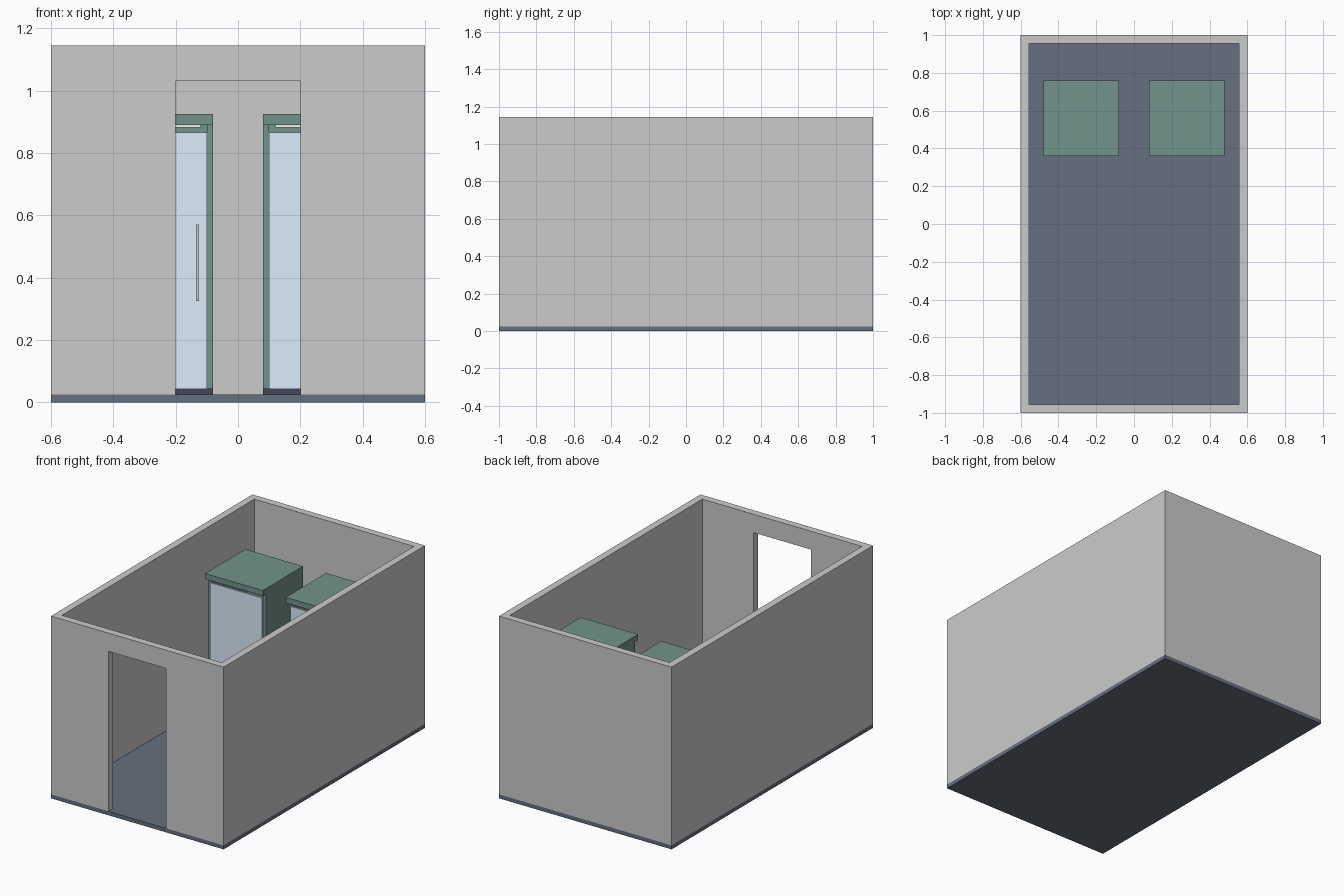
import bpy

cube = bpy.data.objects.get("Cube")
if cube:
    bpy.data.objects.remove(cube, do_unlink=True)


def material(name, rgb):
    mat = bpy.data.materials.new(name)
    mat.use_nodes = True
    mat.diffuse_color = (*rgb, 1)
    mat.node_tree.nodes["Principled BSDF"].inputs["Base Color"].default_value = (*rgb, 1)
    return mat


SLATE = material("slate", (0.13, 0.16, 0.21))
PLINTH = material("dark_plinth", (0.06, 0.06, 0.1))
GREEN = material("grey_green", (0.17, 0.29, 0.26))
GLASS = material("pale_glass", (0.72, 0.84, 0.98))
LIGHT = material("warm_light", (0.9, 0.87, 0.78))


def box(name, x, y, z, mat=None):
    """Box spanning the given (min, max) range on each axis."""
    spans = (x, y, z)
    bpy.ops.mesh.primitive_cube_add(size=1, location=[(a + b) / 2 for a, b in spans])
    obj = bpy.context.object
    obj.name = name
    obj.scale = [b - a for a, b in spans]
    bpy.ops.object.transform_apply(location=False, rotation=False, scale=True)
    if mat:
        obj.data.materials.append(mat)
    return obj


def cut(target, cutter):
    mod = target.modifiers.new(cutter.name, "BOOLEAN")
    mod.operation = "DIFFERENCE"
    mod.solver = "EXACT"
    mod.object = cutter
    cutter.hide_render = True
    cutter.hide_set(True)
    cutter.display_type = "WIRE"


# Floor and open-topped walls with a doorway
FLOOR = 0.025
box("floor", (-0.6, 0.6), (-1, 1), (0, FLOOR), SLATE)
walls = box("walls", (-0.6, 0.6), (-1, 1), (FLOOR, 1.145))
cut(walls, box("room_cutter", (-0.555, 0.555), (-0.955, 0.955), (-0.1, 1.3)))
cut(walls, box("doorway_cutter", (-0.2, 0.2), (-1.1, -0.9), (-0.1, 1.03)))


# Glass-fronted cabinet
def cabinet(side, cx):
    def part(name, x, y, z, mat=None):
        return box(f"{side}_cabinet_{name}", (cx + x[0], cx + x[1]), y, z, mat)

    full, inner = (-0.2, 0.2), (-0.18, 0.18)
    body_z = (0.045, 0.89)
    part("base", full, (0.38, 0.76), (FLOOR, 0.045), PLINTH)
    part("left_panel", (0.18, 0.2), (0.39, 0.76), body_z, GREEN)
    part("right_panel", (-0.2, -0.18), (0.39, 0.76), body_z, GREEN)
    part("back_panel", inner, (0.74, 0.76), body_z, GREEN)
    part("cap", full, (0.36, 0.76), (0.89, 0.925), GREEN)
    part("light_strip", (-0.16, 0.16), (0.41, 0.43), (0.882, 0.89), LIGHT)
    part("glass_door", inner, (0.38, 0.39), (0.045, 0.865), GLASS)
    part("handle", (0.145, 0.155), (0.365, 0.38), (0.325, 0.57))


cabinet("right", -0.28)
cabinet("left", 0.28)
